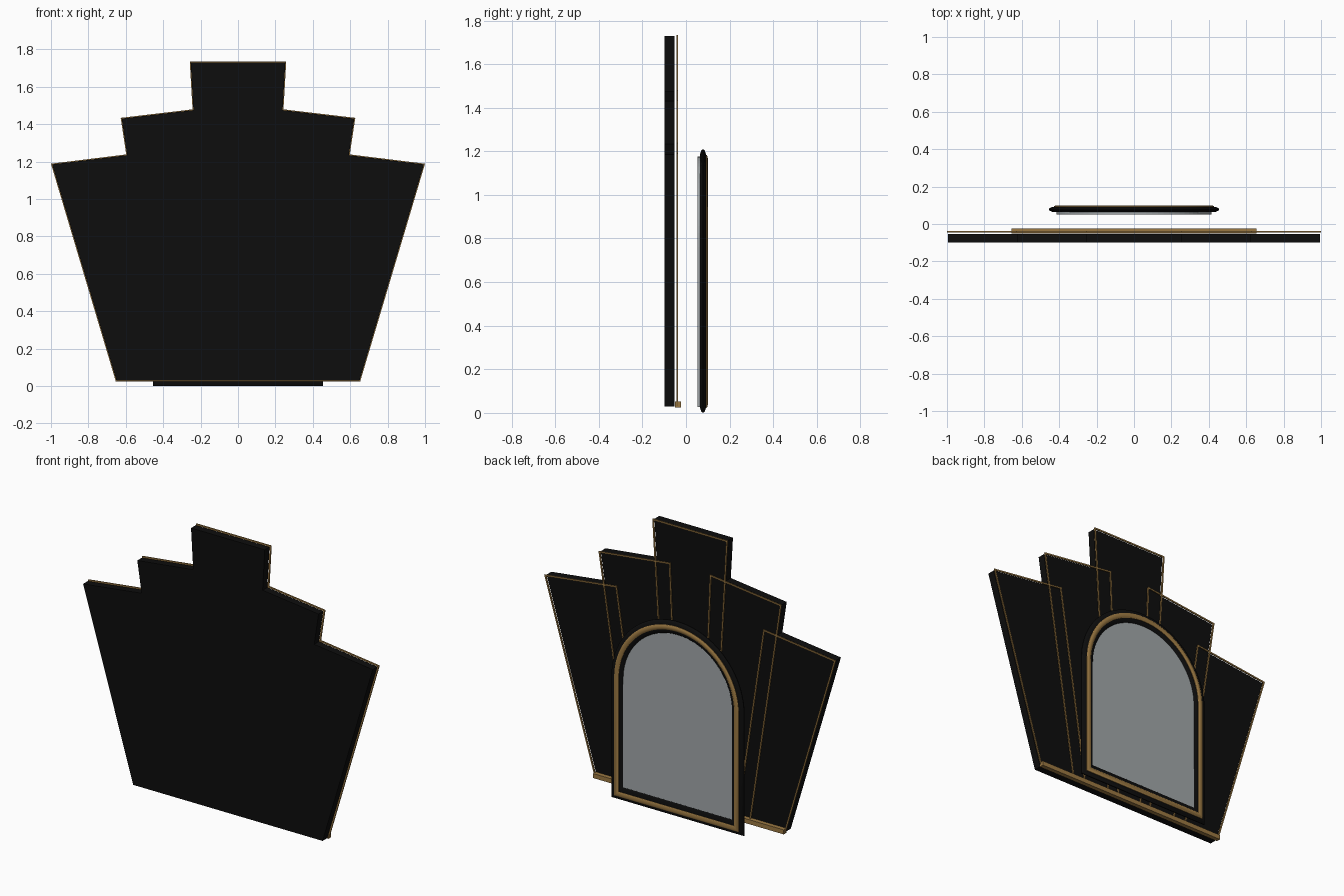
import bpy, bmesh, math
from mathutils import Vector

cube = bpy.data.objects.get("Cube")
if cube:
    bpy.data.objects.remove(cube, do_unlink=True)


def material(name, rgb):
    m = bpy.data.materials.new(name)
    m.use_nodes = True
    m.diffuse_color = (*rgb, 1)
    m.node_tree.nodes["Principled BSDF"].inputs["Base Color"].default_value = (*rgb, 1)
    return m


BLACK = material("black_lacquer", (0.004, 0.004, 0.004))
GOLD = material("antique_gold", (0.33, 0.19, 0.055))
GLASS = material("mirror_grey", (0.36, 0.39, 0.40))


def finish(name, bm, mat, smooth=False):
    bmesh.ops.recalc_face_normals(bm, faces=bm.faces)
    mesh = bpy.data.meshes.new(name)
    bm.to_mesh(mesh)
    bm.free()
    mesh.materials.append(mat)
    obj = bpy.data.objects.new(name, mesh)
    bpy.context.collection.objects.link(obj)
    if smooth:
        bpy.ops.object.select_all(action='DESELECT')
        obj.select_set(True)
        bpy.context.view_layer.objects.active = obj
        bpy.ops.object.shade_smooth_by_angle(angle=math.radians(40))
    return obj


def slab(name, outline, y0, y1, mat):
    """Flat plate: an (x, z) outline extruded from y0 to y1."""
    bm = bmesh.new()
    face = bm.faces.new([bm.verts.new((x, y0, z)) for x, z in outline])
    ext = bmesh.ops.extrude_face_region(bm, geom=[face])
    verts = [g for g in ext["geom"] if isinstance(g, bmesh.types.BMVert)]
    bmesh.ops.translate(bm, verts=verts, vec=(0, y1 - y0, 0))
    return finish(name, bm, mat)


def moulding(name, path, y, half_width, half_depth, sides, mat):
    """Oval section swept round a closed (x, z) path with mitred corners."""
    bm = bmesh.new()
    rings = []
    pts = [Vector(p) for p in path]
    for i, p in enumerate(pts):
        d0 = (p - pts[i - 1]).normalized()
        d1 = (pts[(i + 1) % len(pts)] - p).normalized()
        n0, n1 = Vector((d0.y, -d0.x)), Vector((d1.y, -d1.x))
        mitre = (n0 + n1) / (1 + n0.dot(n1))
        ring = []
        for k in range(sides):
            a = math.tau * (k + 0.5) / sides
            q = p + mitre * half_width * math.cos(a)
            ring.append(bm.verts.new((q.x, y + half_depth * math.sin(a), q.y)))
        rings.append(ring)
    for i, ring in enumerate(rings):
        nxt = rings[(i + 1) % len(rings)]
        for k in range(sides):
            j = (k + 1) % sides
            bm.faces.new((ring[k], ring[j], nxt[j], nxt[k]))
    return finish(name, bm, mat, smooth=sides > 4)


def arch(half, bottom, top, steps=40):
    """Round-headed outline, counter-clockwise from the lower left."""
    spring = top - half
    curve = [(half * math.cos(math.pi * i / steps), spring + half * math.sin(math.pi * i / steps))
             for i in range(steps + 1)]
    return [(-half, bottom), (half, bottom)] + curve


# Stepped fan of tapered panels, each with a thin gold outline behind it
centre = [(-0.155, 0.03), (0.155, 0.03), (0.253, 1.73), (-0.253, 1.73)]
middle = [(0.08, 0.03), (0.41, 0.03), (0.622, 1.43), (0.14, 1.487)]
outer = [(0.325, 0.03), (0.65, 0.03), (0.994, 1.185), (0.507, 1.245)]


def mirrored(outline):
    return [(-x, z) for x, z in reversed(outline)]


panels = {
    "centre": centre,
    "left_middle": middle, "right_middle": mirrored(middle),
    "left_outer": outer, "right_outer": mirrored(outer),
}
for name, outline in panels.items():
    slab(name + "_fan_panel", outline, -0.099, -0.053, BLACK)
    moulding(name + "_panel_trim", outline, -0.041, 0.0065, 0.005, 4, GOLD)

# Gold rail along the foot of the fan
slab("foot_rail", [(-0.655, 0.025), (0.655, 0.025), (0.655, 0.053), (-0.655, 0.053)],
     -0.05, -0.023, GOLD)

# Arched mirror: glass, oval black frame, gold bead
slab("mirror_glass", arch(0.415, 0.028, 1.175), 0.052, 0.082, GLASS)
moulding("mirror_frame", arch(0.414, 0.042, 1.168), 0.078, 0.042, 0.015, 16, BLACK)
moulding("mirror_bead", arch(0.412, 0.038, 1.168), 0.092, 0.016, 0.008, 10, GOLD)
